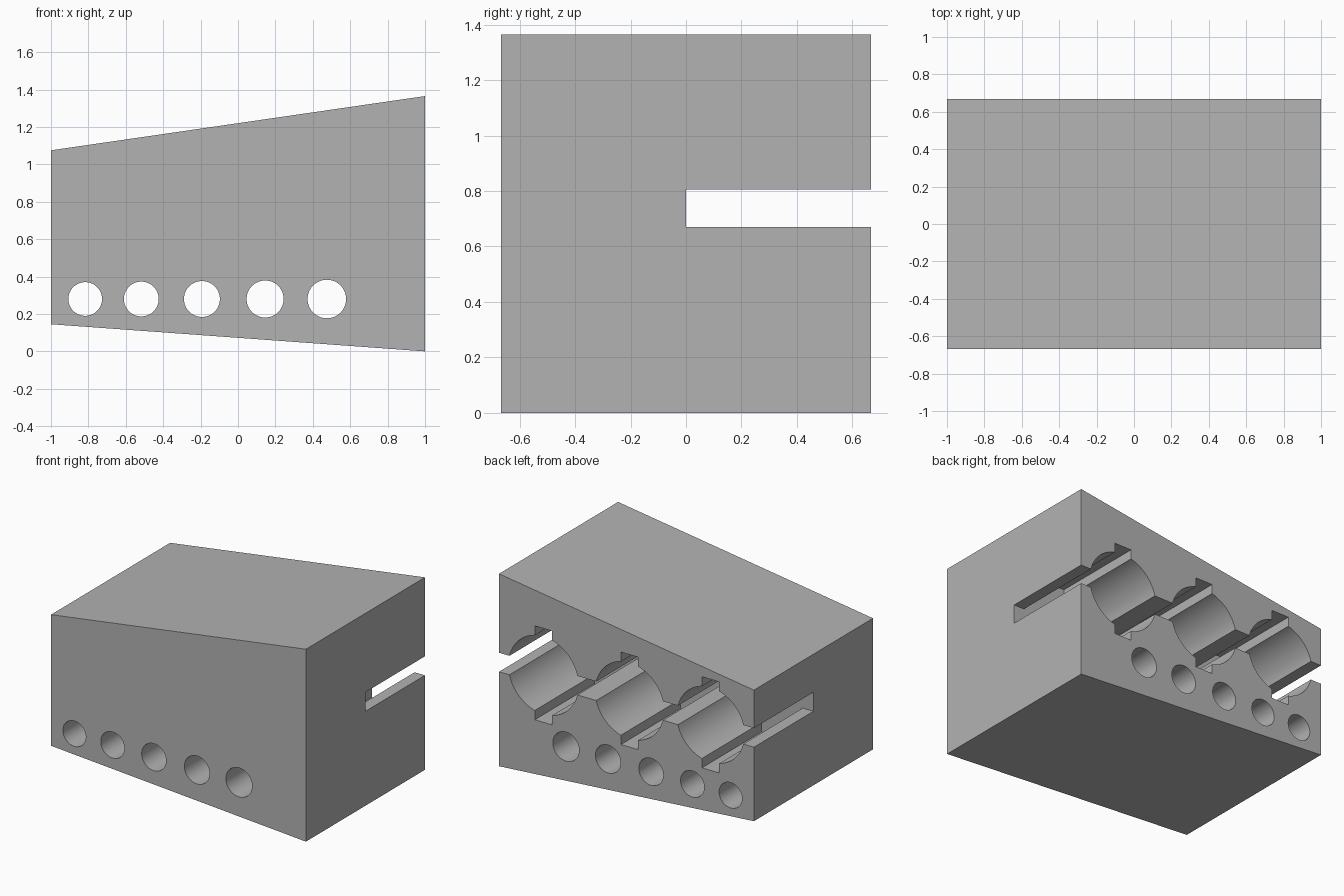
import bpy, bmesh, math

if "Cube" in bpy.data.objects:
    bpy.data.objects.remove(bpy.data.objects["Cube"])

HALF_Y = 0.667      # half depth of the block
SLOT_Z = 0.7375     # centre height of slot and bores
SLOT_W = 0.135      # width of every slot

grey = bpy.data.materials.new("plain_grey")
grey.diffuse_color = (0.45, 0.45, 0.45, 1)
grey.use_nodes = True
grey.node_tree.nodes["Principled BSDF"].inputs["Base Color"].default_value = grey.diffuse_color


def prism(name, outline, y0, y1):
    """Extrude an (x, z) outline from y0 to y1."""
    bm = bmesh.new()
    face = bm.faces.new([bm.verts.new((x, y0, z)) for x, z in outline])
    new = bmesh.ops.extrude_face_region(bm, geom=[face])["geom"]
    bmesh.ops.translate(bm, vec=(0, y1 - y0, 0),
                        verts=[v for v in new if isinstance(v, bmesh.types.BMVert)])
    bmesh.ops.recalc_face_normals(bm, faces=bm.faces)
    mesh = bpy.data.meshes.new(name)
    bm.to_mesh(mesh)
    bm.free()
    mesh.materials.append(grey)
    ob = bpy.data.objects.new(name, mesh)
    bpy.context.collection.objects.link(ob)
    return ob


def circle(cx, cz, r, n=64):
    return [(cx + r * math.cos(2 * math.pi * i / n),
             cz + r * math.sin(2 * math.pi * i / n)) for i in range(n)]


def box(cx, cz, w, h):
    return [(cx - w / 2, cz - h / 2), (cx + w / 2, cz - h / 2),
            (cx + w / 2, cz + h / 2), (cx - w / 2, cz + h / 2)]


# Tapered block
block = prism("tapered_block", [(-1, 0.145), (1, 0), (1, 1.365), (-1, 1.075)],
              -HALF_Y, HALF_Y)
bpy.context.view_layer.objects.active = block
block.select_set(True)


def cut(name, outline, y0):
    """Cut the outline out of the block, from y0 out through the back."""
    cutter = prism(name, outline, y0, HALF_Y + 0.1)
    cutter.hide_render = True
    mod = block.modifiers.new(name, "BOOLEAN")
    mod.operation, mod.solver, mod.object = "DIFFERENCE", "EXACT", cutter
    bpy.ops.object.modifier_apply(modifier=mod.name)
    bpy.data.objects.remove(cutter)


# Large blind bores in the back, each with a vertical slot
for x, r in ((0.652, 0.275), (-0.024, 0.27), (-0.66, 0.265)):
    cut("bore_cutter", circle(x, SLOT_Z, r, 96), 0)
    cut("vertical_slot_cutter", box(x, SLOT_Z, SLOT_W, 2 * r + 0.116), 0)

# Horizontal slot across the whole back half
cut("horizontal_slot_cutter", box(0, SLOT_Z, 2.4, SLOT_W), 0)

# Row of small holes right through the block
for x, r in ((-0.817, 0.09), (-0.517, 0.093), (-0.193, 0.096),
             (0.145, 0.099), (0.475, 0.103)):
    cut("hole_cutter", circle(x, 0.28, r), -HALF_Y - 0.1)

bpy.ops.object.shade_smooth_by_angle(angle=math.radians(20))
